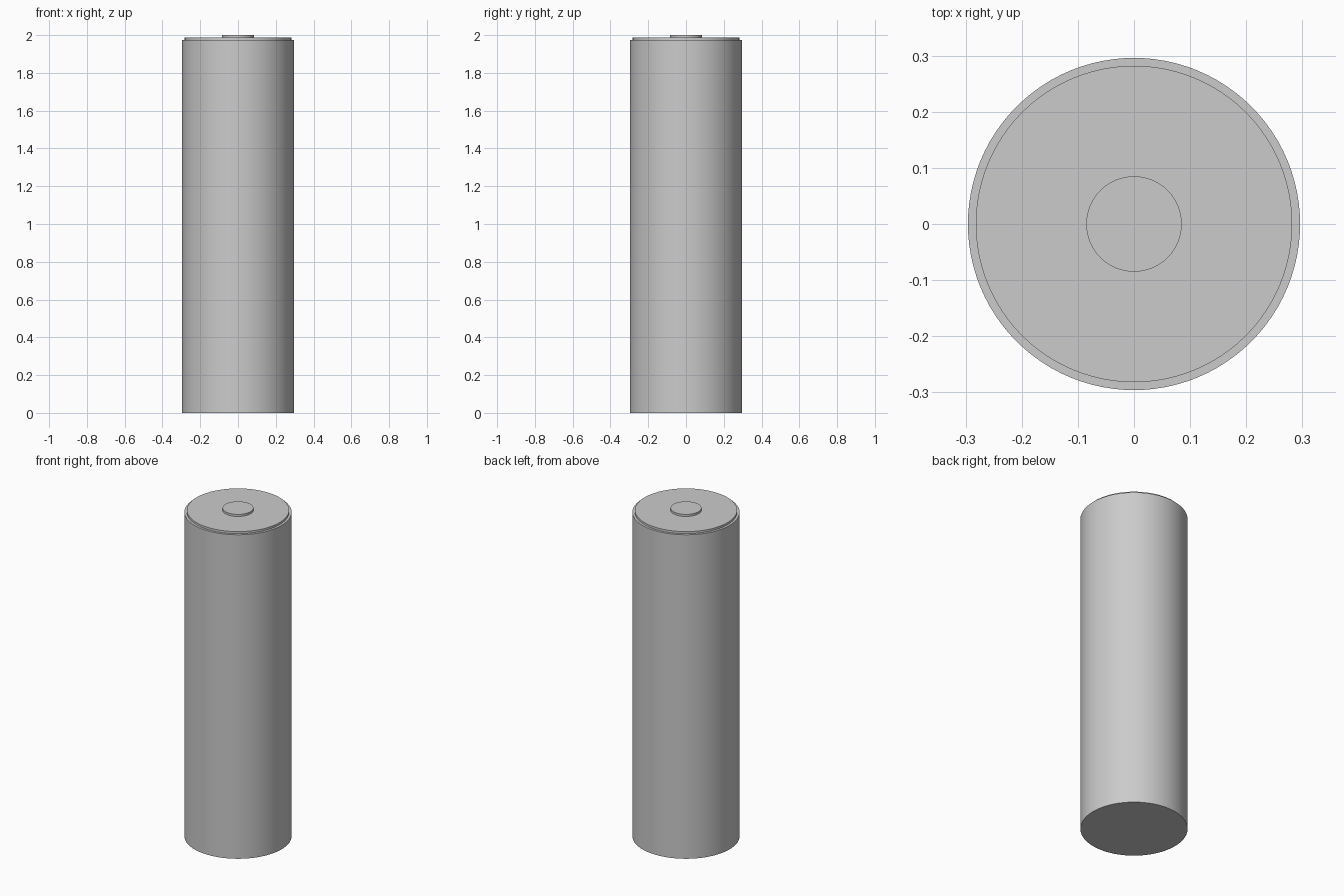
import bpy
import math

# Remove the default object
cube = bpy.data.objects.get("Cube")
if cube:
    bpy.data.objects.remove(cube, do_unlink=True)

# Single plain grey
GREY = (0.6, 0.6, 0.6, 1.0)
grey = bpy.data.materials.new("light_grey")
grey.use_nodes = True
grey.diffuse_color = GREY
shader = next(n for n in grey.node_tree.nodes if n.type == 'BSDF_PRINCIPLED')
shader.inputs["Base Color"].default_value = GREY


def disc(name, radius, bottom, top):
    """Upright cylinder between two heights, smooth sides and sharp rims."""
    bpy.ops.mesh.primitive_cylinder_add(
        vertices=96, radius=radius, depth=top - bottom,
        location=(0, 0, (bottom + top) / 2))
    obj = bpy.context.object
    obj.name = obj.data.name = name
    obj.data.materials.append(grey)
    bpy.ops.object.shade_smooth_by_angle(angle=math.radians(30))
    return obj


# Main cylindrical casing
disc("cell_body", 0.296, 0.0, 1.974)

# Slightly narrower end plate, sunk a little into the casing
disc("top_plate", 0.282, 1.964, 1.987)

# Small raised contact in the centre
disc("top_contact", 0.085, 1.977, 2.0)
